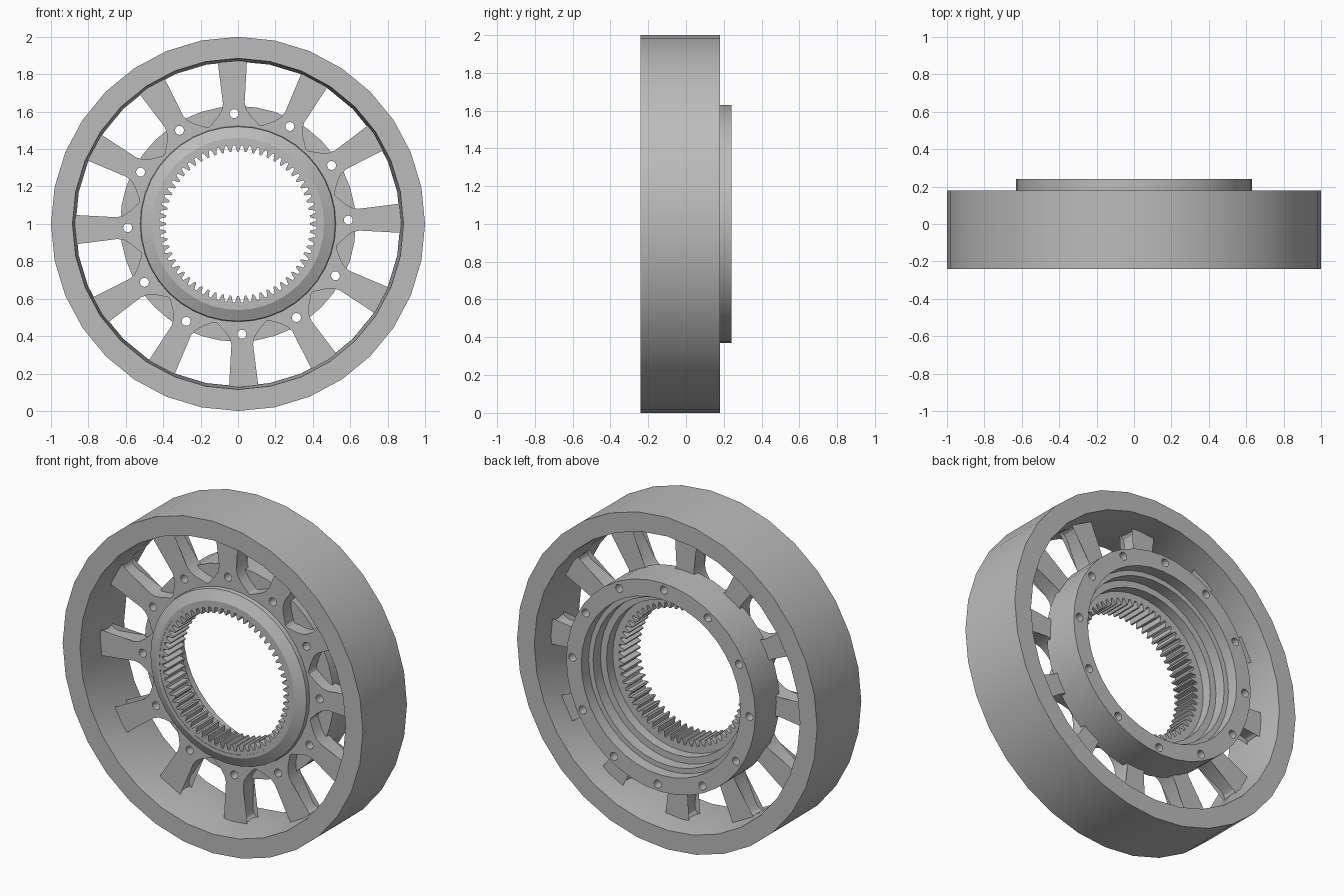
import bpy, bmesh
from math import sin, cos, pi, radians, atan2, hypot

if "Cube" in bpy.data.objects:
    bpy.data.objects.remove(bpy.data.objects["Cube"])

SPOKES = 12
TEETH = 60
TILT = radians(2)
HOLE_RADIUS = 0.59

grey = bpy.data.materials.new("plain grey")
grey.use_nodes = True
grey.diffuse_color = (0.5, 0.5, 0.5, 1)
grey.node_tree.nodes["Principled BSDF"].inputs["Base Color"].default_value = (0.5, 0.5, 0.5, 1)


def polar(r, a, y):
    """Point at radius r and angle a around the wheel axle."""
    return (r * cos(a), y, 1 + r * sin(a))


def make(name, rings):
    """Closed tube of faces through a cyclic list of equal point rings."""
    bm = bmesh.new()
    loops = [[bm.verts.new(p) for p in ring] for ring in rings]
    n = len(loops[0])
    for k, loop in enumerate(loops):
        after = loops[(k + 1) % len(loops)]
        for i in range(n):
            j = (i + 1) % n
            bm.faces.new((loop[i], loop[j], after[j], after[i]))
    bmesh.ops.recalc_face_normals(bm, faces=bm.faces)
    mesh = bpy.data.meshes.new(name)
    bm.to_mesh(mesh)
    bm.free()
    mesh.materials.append(grey)
    ob = bpy.data.objects.new(name, mesh)
    bpy.context.collection.objects.link(ob)
    return ob


def lathe(name, profile, sides):
    return make(name, [[polar(r, 2 * pi * i / sides, y) for i in range(sides)]
                       for r, y in profile])


def plate(name, outline, other_radius, front, back):
    """Flat ring between a polar outline and a plain circle."""
    def ring(y, circle):
        return [polar(other_radius if circle else r, a, y) for r, a in outline]
    return make(name, [ring(front, False), ring(back, False),
                       ring(back, True), ring(front, True)])


# Outer rim, with an inner wall that tapers to the middle
rim = lathe("outer_rim", [(1, -0.24), (1, 0.18), (0.885, 0.18),
                          (0.868, 0), (0.885, -0.24)], 32)

# Stepped hub with a bevelled front boss
hub = lathe("hub", [(0.63, 0.01), (0.63, 0.24), (0.53, 0.24), (0.53, 0.17),
                    (0.5, 0.17), (0.5, 0.1), (0.46, 0.1), (0.46, 0.03),
                    (0.44, 0.03), (0.44, -0.12), (0.46, -0.12),
                    (0.52, -0.09), (0.525, -0.05), (0.525, 0.01)], 40)

# Spoke plate: half a spoke as (radial, sideways), mirrored and repeated
half = [(0.89, 0.08), (0.868, 0.066), (0.85, 0.05), (0.82, 0.042),
        (0.66, 0.055), (0.61, 0.066), (0.575, 0.088), (0.545, 0.115),
        (0.525, 0.132)]
side = [(x, -t) for x, t in reversed(half)] + half
outline = []
for k in range(SPOKES):
    centre = TILT + 2 * pi * k / SPOKES
    outline += [(hypot(x, t), centre + atan2(t, x)) for x, t in side]
spokes = plate("spokes", outline, 0.45, -0.065, 0.04)

# Inner gear ring
pitch = 2 * pi / TEETH
tooth = [(0.42, -0.36), (0.386, -0.12), (0.386, 0.12), (0.42, 0.36)]
teeth = [(r, (k + f) * pitch) for k in range(TEETH) for r, f in tooth]
gear = plate("inner_gear", teeth, 0.45, -0.118, 0.04)

# Bolt holes through the spoke plate and hub
for k in range(SPOKES):
    a = TILT + 2 * pi * k / SPOKES
    bpy.ops.mesh.primitive_cylinder_add(
        vertices=16, radius=0.024, depth=1,
        location=polar(HOLE_RADIUS, a, 0), rotation=(pi / 2, 0, 0))
    cutter = bpy.context.object
    cutter.name = "hole_cutter"
    cutter.hide_render = True
    for ob in (spokes, hub):
        mod = ob.modifiers.new("hole", 'BOOLEAN')
        mod.operation = 'DIFFERENCE'
        mod.solver = 'EXACT'
        mod.object = cutter
        bpy.context.view_layer.objects.active = ob
        bpy.ops.object.modifier_apply(modifier=mod.name)
    bpy.data.objects.remove(cutter)

# Smooth round walls, sharp edges
bpy.ops.object.select_all(action='DESELECT')
for ob in (rim, hub, spokes, gear):
    ob.select_set(True)
bpy.context.view_layer.objects.active = rim
bpy.ops.object.shade_smooth_by_angle(angle=radians(25))
